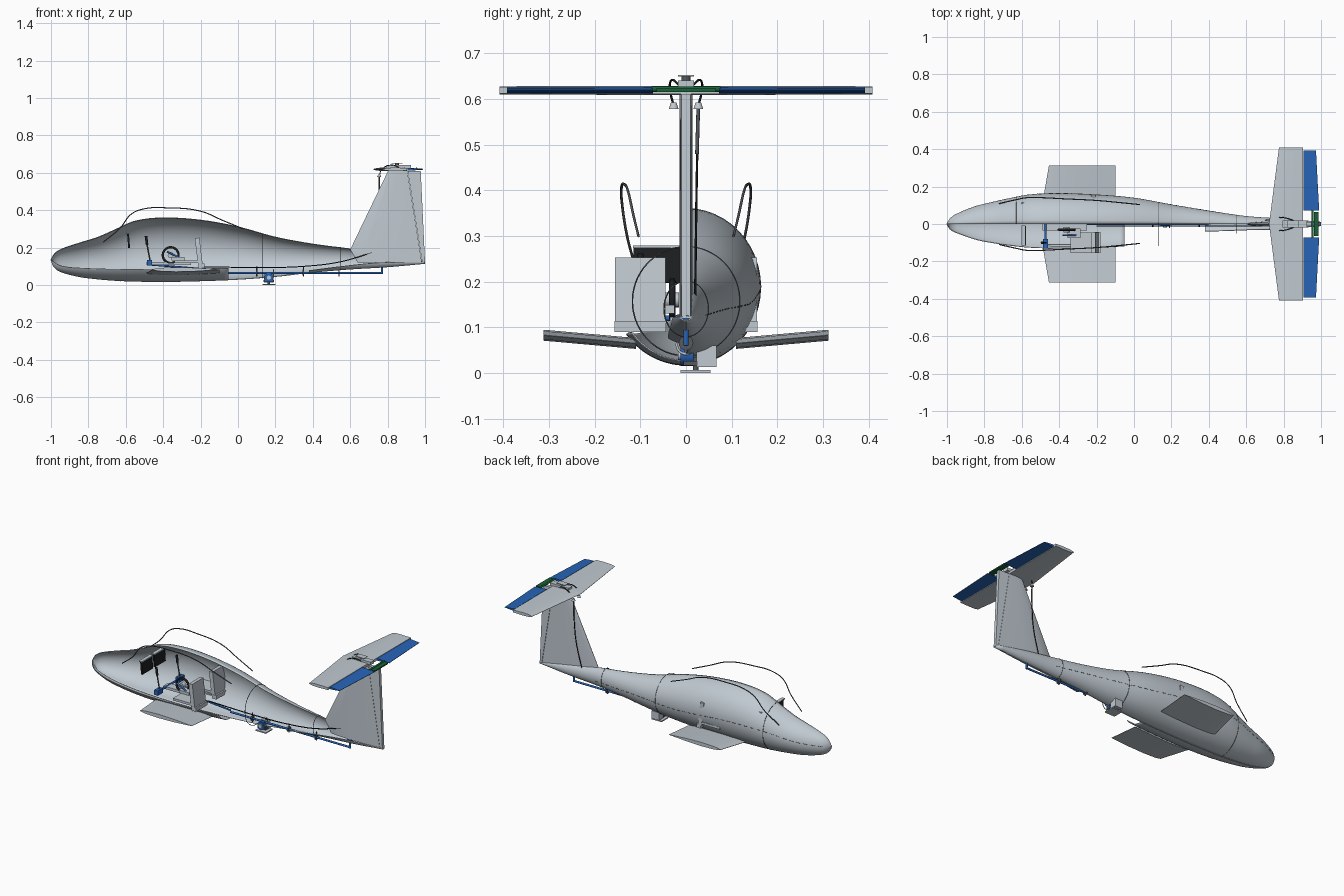
import bpy, bmesh, math
from mathutils import Vector

cube = bpy.data.objects.get("Cube")
if cube:
    bpy.data.objects.remove(cube, do_unlink=True)


def material(name, rgb):
    m = bpy.data.materials.new(name)
    m.use_nodes = True
    m.diffuse_color = (*rgb, 1)
    m.node_tree.nodes["Principled BSDF"].inputs["Base Color"].default_value = (*rgb, 1)
    return m


GREY = material("pale grey", (0.53, 0.59, 0.64))
DARK = material("dark grey", (0.09, 0.1, 0.11))
BLACK = material("black", (0.012, 0.013, 0.015))
BLUE = material("blue", (0.02, 0.13, 0.48))
GREEN = material("dark green", (0.01, 0.12, 0.04))


def finish(name, bm, mat, smooth=False):
    bmesh.ops.recalc_face_normals(bm, faces=bm.faces)
    me = bpy.data.meshes.new(name)
    bm.to_mesh(me)
    bm.free()
    me.materials.append(mat)
    ob = bpy.data.objects.new(name, me)
    bpy.context.collection.objects.link(ob)
    if smooth:
        bpy.ops.object.select_all(action="DESELECT")
        ob.select_set(True)
        bpy.context.view_layer.objects.active = ob
        bpy.ops.object.shade_smooth_by_angle(angle=math.radians(35))
    return ob


def box(name, centre, size, mat, tilt=0):
    bm = bmesh.new()
    bmesh.ops.create_cube(bm, size=1)
    bmesh.ops.scale(bm, vec=size, verts=bm.verts)
    ob = finish(name, bm, mat)
    ob.location, ob.rotation_euler.y = centre, tilt
    return ob


def rod(name, a, b, r, mat, r2=None, sides=16):
    a, b = Vector(a), Vector(b)
    bm = bmesh.new()
    bmesh.ops.create_cone(bm, cap_ends=True, segments=sides, radius1=r,
                          radius2=r if r2 is None else r2, depth=(b - a).length)
    ob = finish(name, bm, mat, True)
    ob.location = (a + b) / 2
    ob.rotation_euler = (b - a).to_track_quat("Z", "Y").to_euler()
    return ob


def wire(name, pts, r, mat, closed=False):
    cu = bpy.data.curves.new(name, "CURVE")
    cu.dimensions, cu.bevel_depth, cu.bevel_resolution = "3D", r, 1
    cu.resolution_u = 6
    sp = cu.splines.new("BEZIER")
    sp.bezier_points.add(len(pts) - 1)
    for p, co in zip(sp.bezier_points, pts):
        p.co, p.handle_left_type, p.handle_right_type = co, "AUTO", "AUTO"
    sp.use_cyclic_u = closed
    cu.materials.append(mat)
    ob = bpy.data.objects.new(name, cu)
    bpy.context.collection.objects.link(ob)


def skin(name, rows, mat, closed=False, smooth=True):
    """Join equal rows of points into a surface, capping closed ones."""
    bm = bmesh.new()
    vs = [[bm.verts.new(p) for p in row] for row in rows]
    n = len(rows[0])
    for r, s in zip(vs, vs[1:]):
        for i in range(n if closed else n - 1):
            j = (i + 1) % n
            bm.faces.new((r[i], r[j], s[j], s[i]))
    if closed:
        bm.faces.new(vs[0])
        bm.faces.new(vs[-1])
    bmesh.ops.remove_doubles(bm, verts=bm.verts, dist=0.00005)
    return finish(name, bm, mat, smooth)


# Hull profile: x, top, bottom, half width
PROFILE = [(-1, .135, .133, .001), (-.985, .164, .098, .027), (-.95, .19, .072, .052),
           (-.85, .225, .045, .093), (-.75, .256, .032, .118), (-.65, .30, .024, .14),
           (-.55, .343, .02, .157), (-.4, .36, .018, .163), (-.2, .348, .022, .156),
           (0, .312, .03, .139), (.2, .257, .045, .103), (.4, .22, .068, .07),
           (.6, .194, .085, .041), (.8, .165, .097, .027), (1, .127, .115, .01)]


def sample(table, x):
    """Smooth interpolation of a table of rows keyed by x."""
    k = max(i for i in range(len(table) - 1) if table[i][0] <= x + 1e-9)
    p1, p2 = table[k], table[k + 1]
    p0, p3 = table[max(k - 1, 0)], table[min(k + 2, len(table) - 1)]
    d = p2[0] - p1[0]
    t = (x - p1[0]) / d
    out = []
    for c in range(1, len(p1)):
        m1 = (p2[c] - p0[c]) / (p2[0] - p0[0]) * d
        m2 = (p3[c] - p1[c]) / (p3[0] - p1[0]) * d
        out.append((2*t**3 - 3*t**2 + 1) * p1[c] + (t**3 - 2*t**2 + t) * m1
                   + (3*t**2 - 2*t**3) * p2[c] + (t**3 - t**2) * m2)
    return out


def hull_point(x, a, side=1, grow=0):
    top, bot, w = sample(PROFILE, x)
    return (x, side * (w + grow) * math.cos(a),
            (top + bot) / 2 + ((top - bot) / 2 + grow) * math.sin(a))


def angle_at(x, z):
    top, bot, _ = sample(PROFILE, x)
    return math.asin(max(-1, min(1, (2 * z - top - bot) / max(top - bot, .001))))


def hull_panel(name, x0, x1, side, cut=None, n=60):
    rows = []
    for i in range(n + 1):
        x = x0 + (x1 - x0) * (i / n) ** 1.6
        end = angle_at(x, sample(cut, x)[0]) if cut else math.pi / 2
        rows.append([hull_point(x, -math.pi/2 + (end + math.pi/2) * j / 24, side)
                     for j in range(25)])
    ob = skin(name, rows, GREY)
    mod = ob.modifiers.new("skin thickness", "SOLIDIFY")
    mod.thickness, mod.offset = .003, 0


# Fuselage: full left half, right half only along the belly and tail
hull_panel("left_hull", -1, 1, 1)
hull_panel("right_belly", -1, -.05, -1, [(-1, .134), (-.95, .105), (-.85, .092), (-.6, .085), (-.05, .09)])
hull_panel("right_tail_belly", .38, 1, -1, [(.38, .078), (.55, .1), (.75, .12), (1, .124)])

# Seams and frame hoops
for x, sides in ((-.63, (1,)), (.13, (1, -1)), (.55, (1, -1))):
    for s in sides:
        wire("frame_hoop", [hull_point(x, math.pi * (j / 12 - .5), s, .001) for j in range(13)], .0018, DARK)
WATERLINE = [(-1, .134), (-.8, .152), (-.6, .185), (-.4, .19), (-.2, .172), (0, .152), (.3, .14), (.62, .125)]
for i in range(40):
    x = -.97 + i * .0395
    wire("waterline_dash", [hull_point(u, angle_at(u, sample(WATERLINE, u)[0]), 1, .001)
                            for u in (x, x + .012, x + .024)], .0014, DARK)

# Flying surfaces
FULL = [(0, .08), (.03, .4), (.12, .75), (.35, 1), (.65, .75), (1, .06)]
FRONT = [(0, .08), (.05, .45), (.2, .85), (.5, 1), (1, .8)]
BACK = [(0, .8), (.4, .65), (1, .12)]
BLUNT = [(0, .9), (1, .75)]


def foil(name, stations, normal, shape, mat):
    rows = []
    for le, te, thick in stations:
        le, te, up = Vector(le), Vector(te), Vector(normal) * thick / 2
        upper = [le.lerp(te, u) + up * t for u, t in shape]
        lower = [le.lerp(te, u) - up * t for u, t in reversed(shape)]
        rows.append(upper + lower)
    return skin(name, rows, mat, True)


UP, SIDE = (0, 0, 1), (0, 1, 0)
for s, label in ((1, "left"), (-1, "right")):
    foil(label + "_stub_wing", [((-.49, s*.11, .065), (-.1, s*.11, .065), .024),
                                ((-.455, s*.312, .083), (-.1, s*.312, .083), .024)], UP, FULL, GREY)
    foil(label + "_stabiliser", [((.722, 0, .619), (.904, 0, .619), .02),
                                 ((.775, s*.408, .619), (.904, s*.408, .619), .018)], UP, FRONT, GREY)
    foil(label + "_elevator", [((.907, s*.072, .619), (.99, s*.072, .619), .018),
                               ((.907, s*.392, .619), (.973, s*.392, .619), .016)], UP, BACK, BLUE)
    rod(label + "_elevator_horn", (.955, s*.075, .622), (.955, 0, .622), .006, GREEN)
    box(label + "_hinge_plate", (.975, s*.03, .62), (.025, .07, .008), GREEN)
    wire(label + "_balance_arm", [(.86, s*.015, .63), (.82, s*.03, .642), (.77, s*.035, .62), (.755, s*.027, .585)], .0025, BLACK)
    rod(label + "_balance_weight", (.755, s*.027, .578), (.755, s*.027, .592), .011, GREY, .006)

foil("fin", [((.64, 0, .12), (.983, 0, .12), .028), ((.6, 0, .19), (.972, 0, .19), .028),
             ((.803, 0, .612), (.905, 0, .612), .028)], SIDE, FRONT, GREY)
foil("rudder", [((.985, 0, .12), (1, 0, .12), .026), ((.907, 0, .61), (.977, 0, .61), .026)], SIDE, BLUNT, GREY)

# Fin top fitting
box("tail_saddle", (.86, 0, .632), (.13, .035, .018), GREY)
rod("tail_pivot", (.85, 0, .635), (.85, 0, .649), .01, DARK)
box("tail_cap_plate", (.85, 0, .651), (.06, .036, .003), GREY)
wire("fin_cable", [(.7, .02, .16), (.74, .022, .32), (.752, .024, .45), (.755, .027, .58)], .0025, BLACK)
rod("fin_push_rod", (.755, .024, .48), (.755, .027, .585), .004, DARK)

# Grab rails over the cabin, cabin furniture
for s, label in ((1, "left"), (-1, "right")):
    wire(label + "_canopy_rail", [(-.72, s*.11, .23), (-.63, s*.13, .305), (-.57, s*.141, .38), (-.5, s*.141, .408),
                                  (-.38, s*.135, .413), (-.2, s*.126, .395), (-.08, s*.115, .345), (.03, s*.104, .3)], .003, DARK)
    box(label + "_seat_back", (-.21, s*.1, .18), (.025, .11, .145), GREY, -.12)
    box(label + "_seat_foot", (-.195, s*.1, .102), (.03, .112, .024), GREY)
    box(label + "_seat_pan", (-.27, s*.1, .125), (.14, .108, .014), GREY)
    box(label + "_instrument_panel", (-.585, s*.062, .236), (.01, .105, .076), BLACK, -.08)
    box(label + "_panel_hood", (-.59, s*.062, .277), (.022, .108, .005), GREY)
    rod(label + "_stick", (-.47, s*.1, .13), (-.488, s*.1, .225), .004, DARK)
    rod(label + "_stick_grip", (-.486, s*.1, .215), (-.492, s*.1, .262), .007, BLACK)
    box(label + "_stick_base", (-.473, s*.105, .12), (.026, .05, .03), BLUE)
rod("stick_cross_tube", (-.473, -.1, .12), (-.473, .1, .12), .006, BLUE)
rod("control_tube", (-.48, 0, .11), (-.05, 0, .075), .005, BLUE)
box("centre_console", (-.37, -.01, .115), (.24, .05, .016), GREY)
box("console_block", (-.32, -.05, .14), (.07, .05, .018), GREY)
rod("console_rod", (-.38, -.06, .18), (-.31, -.06, .145), .005, BLUE)

# Trim wheel
wire("trim_wheel", [(-.36 + .042 * math.cos(a), -.03, .16 + .042 * math.sin(a))
                    for a in [math.tau * i / 16 for i in range(16)]], .007, BLACK, True)
rod("trim_hub", (-.36, -.045, .16), (-.36, -.015, .16), .016, GREY)

# Control run to the tail
rod("tail_push_tube", (-.05, 0, .065), (.77, 0, .065), .006, BLUE)
rod("tail_crank", (.77, 0, .06), (.77, 0, .125), .006, BLUE)
box("tail_crank_head", (.77, 0, .115), (.025, .022, .02), BLUE)
wire("rudder_cable", [(-.2, -.01, .098), (.15, -.01, .094), (.35, -.01, .1), (.55, -.01, .125), (.72, -.01, .175)], .003, BLACK)
for x in (.1, .35, .54):
    rod("tube_guide", (x - .004, 0, .066), (x + .004, 0, .066), .016, DARK)
    rod("guide_post", (x, 0, .045), (x, 0, .1), .003, DARK)

# Lower pulley unit
rod("pulley", (.165, -.012, .04), (.165, .016, .04), .024, BLUE, sides=24)
rod("pulley_cap", (.165, -.018, .04), (.165, -.01, .04), .011, GREY)
wire("pulley_ring", [(.19, .02 * math.cos(a), .062 + .02 * math.sin(a))
                     for a in [math.tau * i / 12 for i in range(12)]], .003, GREY, True)
box("pulley_housing", (.165, .045, .037), (.05, .043, .048), GREY)
box("pulley_bracket", (.165, .01, .022), (.055, .03, .01), DARK)
box("skid_plate", (.165, .021, .0035), (.07, .066, .007), GREY)
rod("skid_post", (.165, .021, .003), (.165, .021, .035), .006, DARK)
